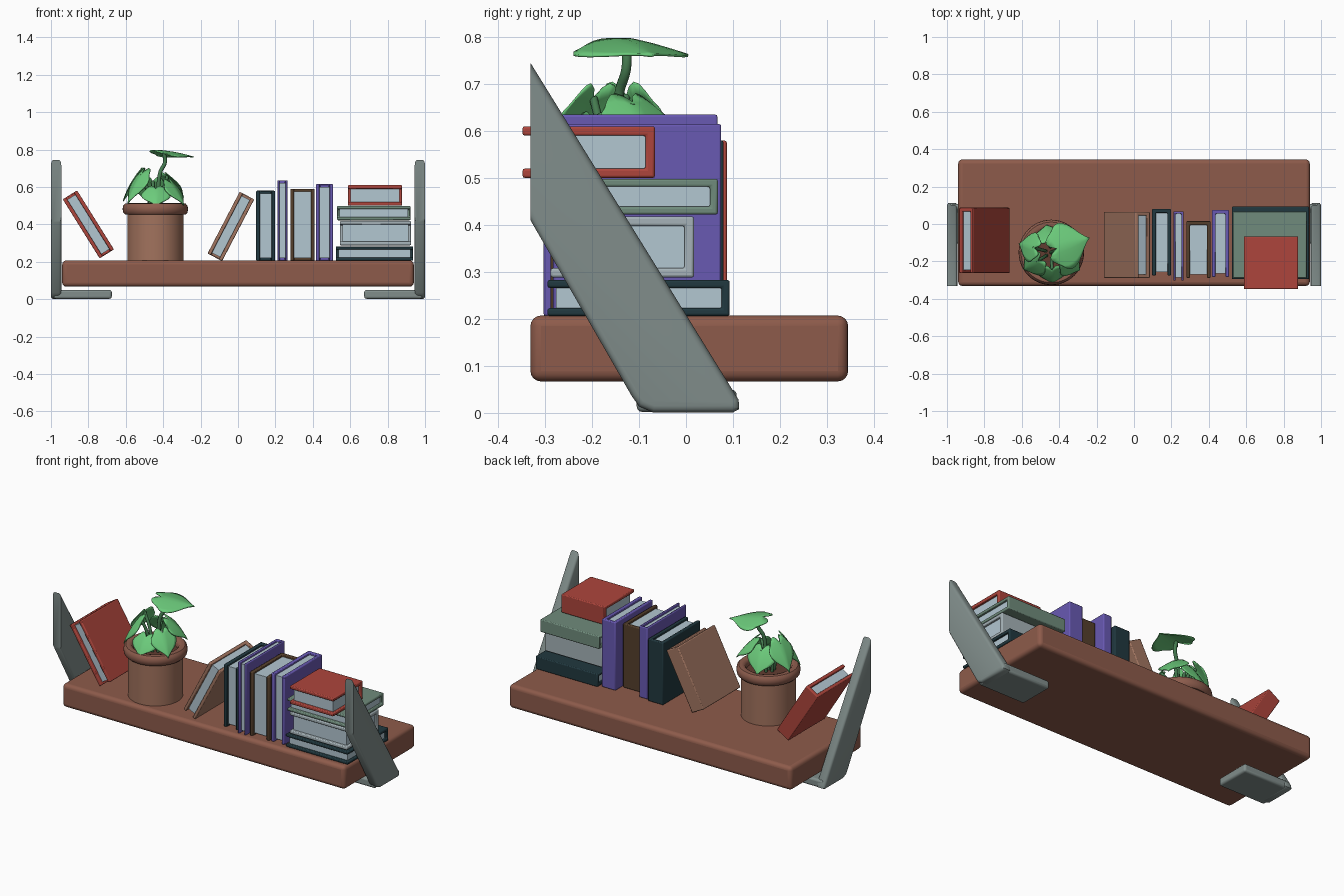
import bpy, bmesh
from math import sin, cos, pi, radians
from mathutils import Matrix, Vector

if "Cube" in bpy.data.objects:
    bpy.data.objects.remove(bpy.data.objects["Cube"])


def mat(name, r, g, b):
    m = bpy.data.materials.new(name)
    m.diffuse_color = (r, g, b, 1)
    m.use_nodes = True
    m.node_tree.nodes["Principled BSDF"].inputs["Base Color"].default_value = m.diffuse_color
    return m


WOOD = mat("wood", .27, .105, .07)
CLAY = mat("clay", .36, .17, .11)
RIM = mat("rim_clay", .27, .11, .075)
SOIL = mat("soil", .12, .045, .03)
METAL = mat("metal", .22, .27, .26)
PAGES = mat("pages", .45, .57, .64)
RED = mat("red", .42, .06, .045)
TAN = mat("tan", .36, .18, .12)
NAVY = mat("navy", .015, .04, .05)
PURPLE = mat("purple", .14, .1, .45)
BROWN = mat("brown", .09, .05, .025)
GREEN = mat("green", .16, .26, .2)
PALE = mat("pale", .38, .45, .48)
LEAF = mat("leaf", .15, .6, .2)
STEM = mat("stem", .06, .2, .08)


def finish(name, bm, material, bevel=0, segs=2):
    bmesh.ops.recalc_face_normals(bm, faces=bm.faces)
    me = bpy.data.meshes.new(name)
    bm.to_mesh(me)
    bm.free()
    ob = bpy.data.objects.new(name, me)
    bpy.context.collection.objects.link(ob)
    me.materials.append(material)
    if bevel:
        b = ob.modifiers.new("bevel", 'BEVEL')
        b.width, b.segments = bevel, segs
    bpy.ops.object.select_all(action='DESELECT')
    bpy.context.view_layer.objects.active = ob
    ob.select_set(True)
    bpy.ops.object.shade_smooth_by_angle(angle=radians(40))
    return ob


def box_bm(x0, x1, y0, y1, z0, z1):
    bm = bmesh.new()
    bmesh.ops.create_cube(bm, size=1)
    for v in bm.verts:
        v.co = ((x0 + x1) / 2 + v.co.x * (x1 - x0),
                (y0 + y1) / 2 + v.co.y * (y1 - y0),
                (z0 + z1) / 2 + v.co.z * (z1 - z0))
    return bm


def prism_bm(points, offset):
    bm = bmesh.new()
    f = bm.faces.new([bm.verts.new(p) for p in points])
    r = bmesh.ops.extrude_face_region(bm, geom=[f])
    bmesh.ops.translate(bm, vec=offset, verts=[v for v in r["geom"] if isinstance(v, bmesh.types.BMVert)])
    return bm


def mirror_x(ob):
    ob.modifiers.new("mirror", 'MIRROR').use_axis[0] = True


# Shelf board
finish("shelf_board", box_bm(-.94, .94, -.331, .345, .067, .207), WOOD, .022, 4)

# Slanted side brackets with a foot under the board
side = [(-.331, .745), (-.331, .41), (-.115, .035), (-.1, .014), (-.07, .001),
        (.1, .001), (.113, .008), (.112, .028)]
bm = prism_bm([(.945, y, z) for y, z in side], (.055, 0, 0))
bmesh.ops.recalc_face_normals(bm, faces=bm.faces)
edges = [e for e in bm.edges if abs(e.verts[0].co.x - e.verts[1].co.x) < 1e-4
         and not all(v.co.y < -.33 for v in e.verts)]
bmesh.ops.bevel(bm, geom=edges, offset=.014, segments=3, profile=.5, affect='EDGES')
mirror_x(finish("bracket_plates", bm, METAL))
foot = finish("bracket_feet", box_bm(.675, .985, -.105, .108, .002, .05), METAL, .012, 3)
mirror_x(foot)


# Books: C-shaped cover with the spine at the back, inset page block
def book(name, thick, height, y0, y1, x, z, angle, material):
    c, t, h = min(.02, thick * .22), thick / 2, height / 2
    prof = [(-t, y0), (-t + c, y0), (-t + c, y1 - c), (t - c, y1 - c),
            (t - c, y0), (t, y0), (t, y1), (-t, y1)]
    cover = finish(name + "_cover", prism_bm([(a, b, -h) for a, b in prof], (0, 0, height)), material, .005)
    pages = finish(name + "_pages", box_bm(-t + c * .9, t - c * .9, y0 + .018, y1 - c * .9,
                                           -h + .014, h - .014), PAGES)
    for ob in (cover, pages):
        ob.location = (x, 0, z)
        ob.rotation_euler = (0, radians(angle), 0)


book("left_leaning_book", .09, .372, -.263, .087, -.80, .40, -32, RED)
book("right_leaning_book", .088, .372, -.288, .065, -.038, .389, 27.5, TAN)
# upright books: x range, top, y range
for name, x0, x1, top, y0, y1, m in [
        ("navy_upright_book", .097, .198, .58, -.275, .08, NAVY),
        ("thin_purple_book", .21, .265, .635, -.303, .067, PURPLE),
        ("brown_upright_book", .28, .41, .59, -.288, .015, BROWN),
        ("wide_purple_book", .417, .508, .615, -.283, .075, PURPLE)]:
    book(name, x1 - x0, top - .206, y0, y1, (x0 + x1) / 2, (top + .206) / 2, 0, m)
# stacked books: x range, z range, y range
for name, x0, x1, z0, z1, y0, y1, m in [
        ("bottom_stack_book", .524, .936, .206, .283, -.295, .093, NAVY),
        ("pale_stack_book", .545, .925, .288, .418, -.288, .017, PALE),
        ("green_stack_book", .53, .922, .422, .498, -.29, .068, GREEN),
        ("top_stack_book", .588, .877, .5, .61, -.348, -.066, RED)]:
    book(name, z1 - z0, x1 - x0, y0, y1, (x0 + x1) / 2, (z0 + z1) / 2, 90, m)

# Plant pot
PX, PY = -.442, -.152


def lathe(name, profile, material):
    bm = bmesh.new()
    vs = [bm.verts.new((PX + r, PY, z)) for r, z in profile]
    es = [bm.edges.new(p) for p in zip(vs, vs[1:])]
    bmesh.ops.spin(bm, geom=vs + es, cent=(PX, PY, 0), axis=(0, 0, 1), angle=2 * pi, steps=48)
    bmesh.ops.remove_doubles(bm, verts=bm.verts, dist=1e-5)
    return finish(name, bm, material)


lathe("pot_body", [(0, .206), (.15, .206), (.15, .47)], CLAY)
lathe("pot_rim", [(.148, .452), (.162, .453), (.172, .463), (.175, .482), (.172, .5), (.162, .511),
                  (.145, .513), (.13, .508), (.122, .495), (.12, .46)], RIM)
lathe("soil", [(0, .478), (.122, .475)], SOIL)


# Heart-shaped leaves on bent stems
def leaf(name, base, az, pitch, length, width, droop=.2, fold=.25):
    widths = [.72, .93, 1, .95, .82, .62, .36, .14, 0]
    n, k = len(widths) - 1, 5
    bm = bmesh.new()
    rows = []
    for i, w in enumerate(widths):
        u, row = i / n, []
        for j in range(-k, k + 1):
            v = j / k
            s = w * width / 2 * v
            back = .24 * sin(pi * abs(v) ** .9) * (1 - u) ** 2
            up = -fold * abs(s) * abs(v) ** .5 - droop * length * u * u
            row.append(bm.verts.new((length * (u - back), s, up)))
        rows.append(row)
    for a, b in zip(rows, rows[1:]):
        for j in range(2 * k):
            bm.faces.new((a[j], b[j], b[j + 1], a[j + 1]))
    bmesh.ops.remove_doubles(bm, verts=bm.verts, dist=1e-5)
    bm.transform(Matrix.Translation(base) @ Matrix.Rotation(radians(az), 4, 'Z')
                 @ Matrix.Rotation(radians(pitch), 4, 'Y'))
    ob = finish(name, bm, LEAF)
    s = ob.modifiers.new("thickness", 'SOLIDIFY')
    s.thickness, s.offset = .005, 0


def stem(name, points, radius):
    cu = bpy.data.curves.new(name, 'CURVE')
    cu.dimensions, cu.bevel_depth, cu.bevel_resolution = '3D', radius, 2
    sp = cu.splines.new('BEZIER')
    sp.bezier_points.add(len(points) - 1)
    for bp, p in zip(sp.bezier_points, points):
        bp.co = p
        bp.handle_left_type = bp.handle_right_type = 'AUTO'
    ob = bpy.data.objects.new(name, cu)
    bpy.context.collection.objects.link(ob)
    cu.materials.append(STEM)


# azimuth, base radius, base height, pitch, length, width
for i, (az, r, z, p, ln, w) in enumerate([
        (165, .095, .675, 50, .17, .16), (212, .085, .67, 50, .18, .16),
        (272, .095, .59, 42, .115, .16), (328, .10, .62, 45, .14, .15),
        (30, .075, .66, 38, .15, .17), (100, .08, .63, 50, .14, .17)]):
    d = Vector((cos(radians(az)), sin(radians(az)), 0))
    c = Vector((PX, PY, 0))
    base = c + d * r + Vector((0, 0, z))
    leaf(f"leaf_{i + 1}", base, az, p, ln, w)
    stem(f"leaf_stem_{i + 1}", [c + d * .03 + Vector((0, 0, .47)),
                                c + d * .045 + Vector((0, 0, (z + .48) / 2)), base], .009)

leaf("top_leaf", (-.415, -.132, .795), 18, 5, .19, .255, .1, .22)
stem("main_stem", [(PX, PY, .47), (-.428, -.147, .58), (-.415, -.142, .68),
                   (-.39, -.127, .735), (-.4, -.128, .792)], .011)
